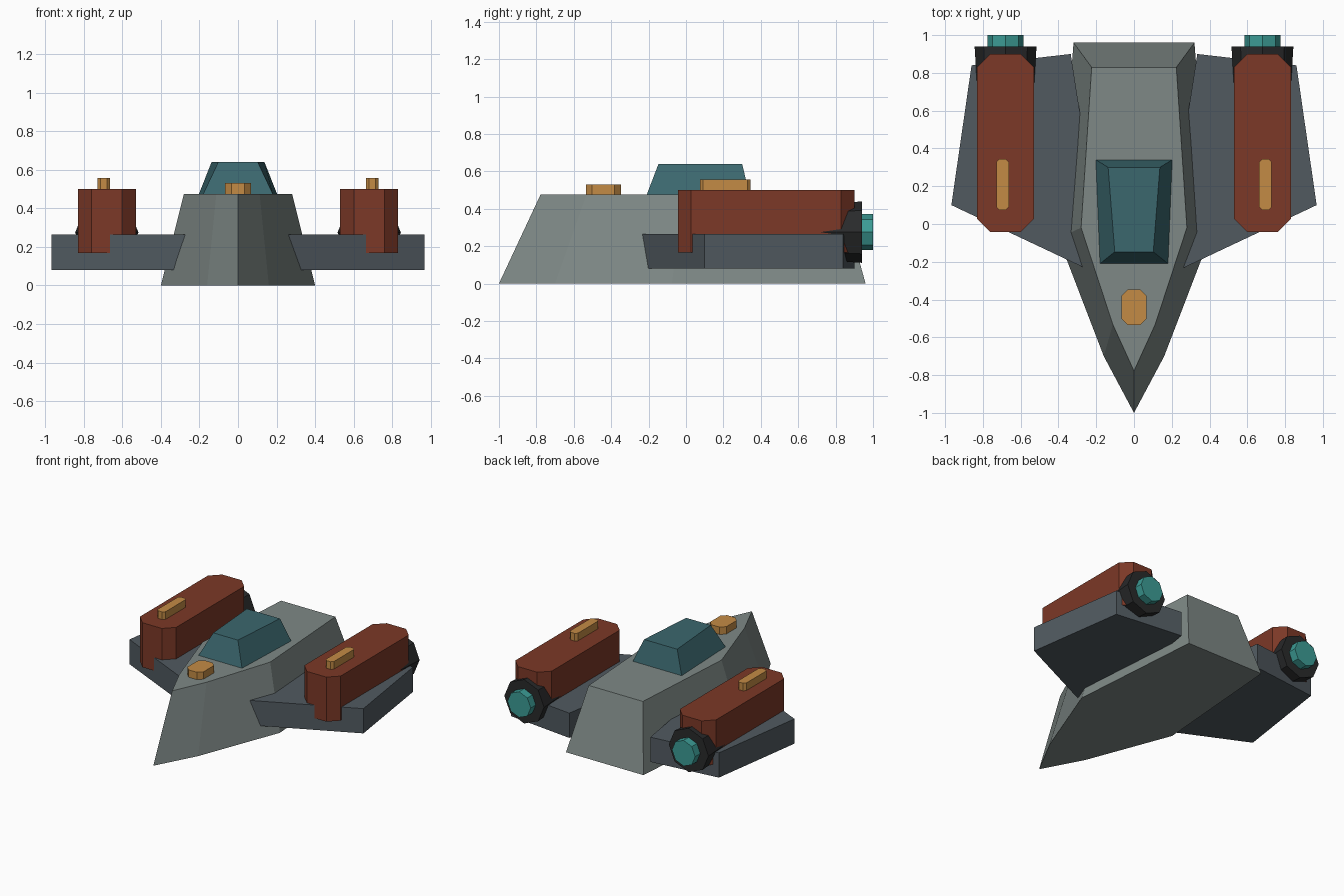
import bpy, bmesh
from math import radians
from mathutils import Matrix

cube = bpy.data.objects.get("Cube")
if cube:
    bpy.data.objects.remove(cube, do_unlink=True)


def material(name, rgb):
    m = bpy.data.materials.new(name)
    m.use_nodes = True
    m.diffuse_color = (*rgb, 1)
    bsdf = next(n for n in m.node_tree.nodes if n.type == 'BSDF_PRINCIPLED')
    bsdf.inputs["Base Color"].default_value = (*rgb, 1)
    return m


HULL = material("hull grey", (0.21, 0.25, 0.24))
WING = material("slate grey", (0.082, 0.102, 0.118))
RUST = material("rust red", (0.2, 0.04, 0.02))
GLASS = material("dark teal glass", (0.043, 0.135, 0.155))
GLOW = material("bright teal", (0.045, 0.33, 0.3))
GOLD = material("amber", (0.55, 0.26, 0.06))
BLACK = material("nozzle black", (0.022, 0.023, 0.024))


def finish(name, bm, mat):
    bmesh.ops.recalc_face_normals(bm, faces=bm.faces)
    mesh = bpy.data.meshes.new(name)
    bm.to_mesh(mesh)
    bm.free()
    mesh.materials.append(mat)
    obj = bpy.data.objects.new(name, mesh)
    bpy.context.collection.objects.link(obj)
    return obj


def loft(name, mat, bottom, top, z0, z1):
    """Solid between two matching plan outlines."""
    bm = bmesh.new()
    lo = [bm.verts.new((x, y, z0)) for x, y in bottom]
    hi = [bm.verts.new((x, y, z1)) for x, y in top]
    bm.faces.new(lo)
    bm.faces.new(hi)
    n = len(lo)
    for i in range(n):
        j = (i + 1) % n
        bm.faces.new((lo[i], lo[j], hi[j], hi[i]))
    return finish(name, bm, mat)


def mirrored(half):
    """Close a right-to-left outline that starts on the centre line."""
    return half + [(-x, y) for x, y in reversed(half) if x > 0]


def clipped_box(name, mat, x, w, y0, y1, z0, z1, cut):
    """Upright block with its four plan corners cut off."""
    a, b = x - w, x + w
    plan = [(a + cut, y0), (b - cut, y0), (b, y0 + cut), (b, y1 - cut),
            (b - cut, y1), (a + cut, y1), (a, y1 - cut), (a, y0 + cut)]
    return loft(name, mat, plan, plan, z0, z1)


def octagon_cone(name, mat, x, z, y0, y1, r0, r1):
    bm = bmesh.new()
    place = Matrix.Translation((x, (y0 + y1) / 2, z)) @ Matrix.Rotation(radians(-90), 4, 'X')
    bmesh.ops.create_cone(bm, cap_ends=True, segments=8, radius1=r0, radius2=r1,
                          depth=y1 - y0, matrix=place)
    return finish(name, bm, mat)


# Tapered hull, its deck a shrunken copy of the keel outline
keel = mirrored([(0, -1), (0.16, -0.7), (0.4, -0.075), (0.32, 0.96)])
deck = [(x * 0.7, y * 0.82 + 0.042) for x, y in keel]
loft("hull", HULL, keel, deck, 0, 0.475)

# Canopy
loft("canopy", GLASS, mirrored([(0.18, -0.21), (0.202, 0.34)]),
     mirrored([(0.102, -0.147), (0.137, 0.3)]), 0.475, 0.64)

# Nose light
clipped_box("nose_light", GOLD, 0, 0.067, -0.535, -0.348, 0.47, 0.53, 0.033)

# Wings, engine pods, nozzles and roof lights on both sides
wing_plan = [(0.15, -0.285), (0.967, 0.1), (0.86, 0.84), (0.335, 0.9)]
for side, s in (("left", 1), ("right", -1)):
    plan = [(s * x, y) for x, y in wing_plan]
    loft(side + "_wing", WING, plan, plan, 0.08, 0.265)
    clipped_box(side + "_engine_pod", RUST, s * 0.68, 0.15, -0.043, 0.9, 0.167, 0.5, 0.07)
    clipped_box(side + "_pod_light", GOLD, s * 0.696, 0.033, 0.075, 0.345, 0.49, 0.557, 0.016)
    octagon_cone(side + "_nozzle", BLACK, s * 0.68, 0.275, 0.64, 0.94, 0.145, 0.164)
    octagon_cone(side + "_exhaust", GLOW, s * 0.68, 0.275, 0.9, 1.0, 0.096, 0.096)
